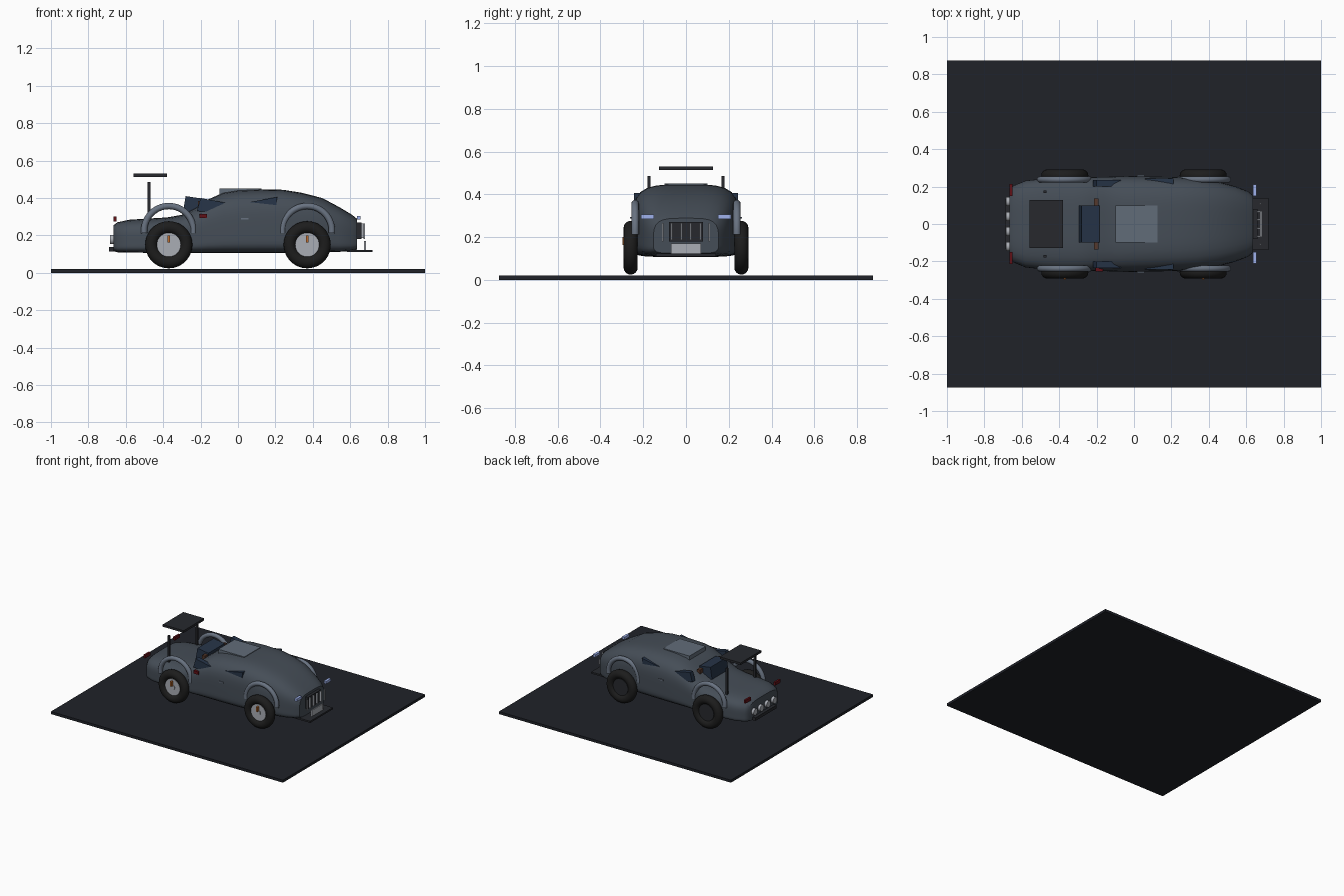
import bpy, bmesh, math
from mathutils import Vector

if "Cube" in bpy.data.objects:
    bpy.data.objects.remove(bpy.data.objects["Cube"])

def mat(name, r, g, b):
    m = bpy.data.materials.new(name)
    m.diffuse_color = (r, g, b, 1)
    m.use_nodes = True
    m.node_tree.nodes["Principled BSDF"].inputs["Base Color"].default_value = m.diffuse_color
    return m

PAINT = mat("slate_paint", .06, .075, .095)
TRIM = mat("trim_paint", .14, .17, .22)
DARK = mat("dark", .02, .022, .027)
RUBBER = mat("rubber", .012, .012, .012)
ASPHALT = mat("asphalt", .014, .016, .022)
METAL = mat("metal", .4, .42, .46)
GLASS = mat("glass", .02, .035, .065)
PANEL = mat("roof_panel", .12, .15, .19)
RED = mat("red", .12, .005, .008)
BLUE = mat("lamp_blue", .35, .45, .85)
ORANGE = mat("orange", .5, .15, .03)
BROWN = mat("brown", .09, .04, .025)

def finish(name, bm, m, smooth=False):
    bmesh.ops.recalc_face_normals(bm, faces=bm.faces)
    me = bpy.data.meshes.new(name)
    bm.to_mesh(me)
    bm.free()
    ob = bpy.data.objects.new(name, me)
    bpy.context.collection.objects.link(ob)
    me.materials.append(m)
    if smooth:
        bpy.ops.object.select_all(action='DESELECT')
        ob.select_set(True)
        bpy.context.view_layer.objects.active = ob
        bpy.ops.object.shade_smooth_by_angle(angle=math.radians(40))
    return ob

def box(name, x0, x1, y0, y1, z0, z1, m):
    prism(name, [(x0, z0), (x1, z0), (x1, z1), (x0, z1)], y0, y1, m)

def prism(name, pts, y0, y1, m):
    """xz outline extruded along y"""
    bm = bmesh.new()
    f = bm.faces.new([bm.verts.new((x, y0, z)) for x, z in pts])
    new = bmesh.ops.extrude_face_region(bm, geom=[f])["geom"]
    bmesh.ops.translate(bm, vec=(0, y1 - y0, 0), verts=[v for v in new if isinstance(v, bmesh.types.BMVert)])
    finish(name, bm, m)

def loft(name, rings, m, closed=False):
    bm = bmesh.new()
    rows = [[bm.verts.new(p) for p in r] for r in rings]
    n = len(rows[0])
    for k in range(len(rows) - (0 if closed else 1)):
        a, b = rows[k], rows[(k + 1) % len(rows)]
        for i in range(n):
            bm.faces.new((a[i], a[(i + 1) % n], b[(i + 1) % n], b[i]))
    if not closed:
        bm.faces.new(rows[0])
        bm.faces.new(rows[-1])
    return finish(name, bm, m, True)

def ring(name, c, major, minor, m, sweep=2 * math.pi, segs=48):
    """torus (or arch) around the y axis"""
    full = sweep > 6
    rings = []
    for k in range(segs + (0 if full else 1)):
        a = sweep * k / segs + (0 if full else (math.pi - sweep) / 2)
        d = Vector((math.cos(a), 0, math.sin(a)))
        rings.append([Vector(c) + d * (major + minor * math.cos(t)) + Vector((0, minor * math.sin(t), 0))
                      for t in [2 * math.pi * j / 16 for j in range(16)]])
    loft(name, rings, m, full)

def disc(name, c, r, h, m, axis='Y'):
    rings = []
    for s in (-h / 2, h / 2):
        row = []
        for i in range(32):
            u, v = r * math.cos(i * math.pi / 16), r * math.sin(i * math.pi / 16)
            row.append(Vector(c) + Vector((u, s, v) if axis == 'Y' else (s, u, v)))
        rings.append(row)
    loft(name, rings, m)

# base slab
box("ground_slab", -1, 1, -.875, .875, 0, .02, ASPHALT)

# body shell: x, half width, bottom, top
stations = [(-.665, .18, .115, .255), (-.645, .205, .11, .27), (-.58, .232, .108, .284), (-.48, .243, .107, .29),
            (-.38, .248, .107, .296), (-.3, .25, .107, .31), (-.23, .25, .107, .345), (-.16, .252, .107, .392),
            (-.08, .255, .107, .428), (0, .256, .107, .441), (.12, .254, .107, .446), (.24, .25, .107, .444),
            (.34, .244, .107, .428), (.45, .226, .109, .4), (.54, .202, .112, .352), (.61, .175, .118, .31),
            (.637, .152, .124, .288)]
rings = []
for x, w, zb, zt in stations:
    cz = zb + (zt - zb) * .34
    row = []
    for i in range(48):
        a = 2 * math.pi * i / 48
        c, s = math.cos(a), math.sin(a)
        n = 4 if s >= 0 else 6
        r = (abs(c) ** n + abs(s) ** n) ** (-1 / n)
        row.append((x, w * r * c, cz + r * s * ((zt - cz) if s >= 0 else (cz - zb))))
    rings.append(row)
loft("body_shell", rings, PAINT)

# roof panel and rear screen
box("roof_panel", -.1, .125, -.1, .1, .415, .45, PANEL)
prism("rear_screen", [(-.28, .41), (-.185, .396), (-.19, .3), (-.295, .32)], -.1, .1, GLASS)

# wheels and arches
for x in (-.37, .37):
    for s in (-1, 1):
        ring("tire", (x, s * .259, .15), .093, .033, RUBBER)
        disc("wheel_hub", (x, s * .258, .15), .064, .04, METAL if s < 0 else DARK)
        ring("wheel_arch", (x, s * .238, .225), .132, .017, TRIM, math.pi * 1.06, 32)
    box("brake_caliper", x - .006, x + .006, -.298, -.27, .163, .2, ORANGE)
    disc("hub_cap", (x, -.279, .15), .02, .008, METAL)

# parts mirrored left and right
for s in (-1, 1):
    def pair(name, x0, x1, y0, y1, z0, z1, m):
        box(name, x0, x1, min(s * y0, s * y1), max(s * y0, s * y1), z0, z1, m)
    prism("side_window_rear", [(-.22, .33), (-.15, .325), (-.07, .375), (-.2, .4)], s * .2, s * .236, GLASS)
    prism("side_window_front", [(.06, .378), (.205, .362), (.21, .405)], s * .2, s * .243, GLASS)
    pair("tail_light", -.665, -.65, .15, .215, .275, .3, RED)
    pair("head_light", .635, .655, .15, .21, .285, .305, BLUE)
    pair("spoiler_post", -.483, -.467, .165, .18, .27, .485, DARK)
    pair("seat_trim", -.215, -.19, .1, .135, .33, .385, BROWN)
    pair("door_handle", .015, .055, .24, .262, .286, .294, TRIM)
    pair("grille_side_bar", .67, .678, .105, .112, .18, .265, METAL)

box("side_marker", -.205, -.165, -.255, -.225, .292, .315, RED)

# rear wing
box("spoiler_wing", -.56, -.38, -.127, .127, .513, .53, DARK)

# nose: grille, splitter, blank plate
box("grille", .625, .66, -.08, .08, .18, .27, DARK)
for i in range(4):
    y = -.066 + i * .044
    box("grille_bar", .66, .675, y - .004, y + .004, .185, .265, METAL)
box("front_splitter", .58, .72, -.14, .14, .11, .123, DARK)
box("number_plate", .675, .685, -.07, .07, .122, .17, METAL)

# tail: exhausts and lower diffuser
for i in range(4):
    y = -.12 + i * .08
    disc("exhaust_pipe", (-.67, y, .178), .025, .03, METAL, 'X')
box("rear_diffuser", -.69, -.64, -.13, .13, .114, .138, DARK)
